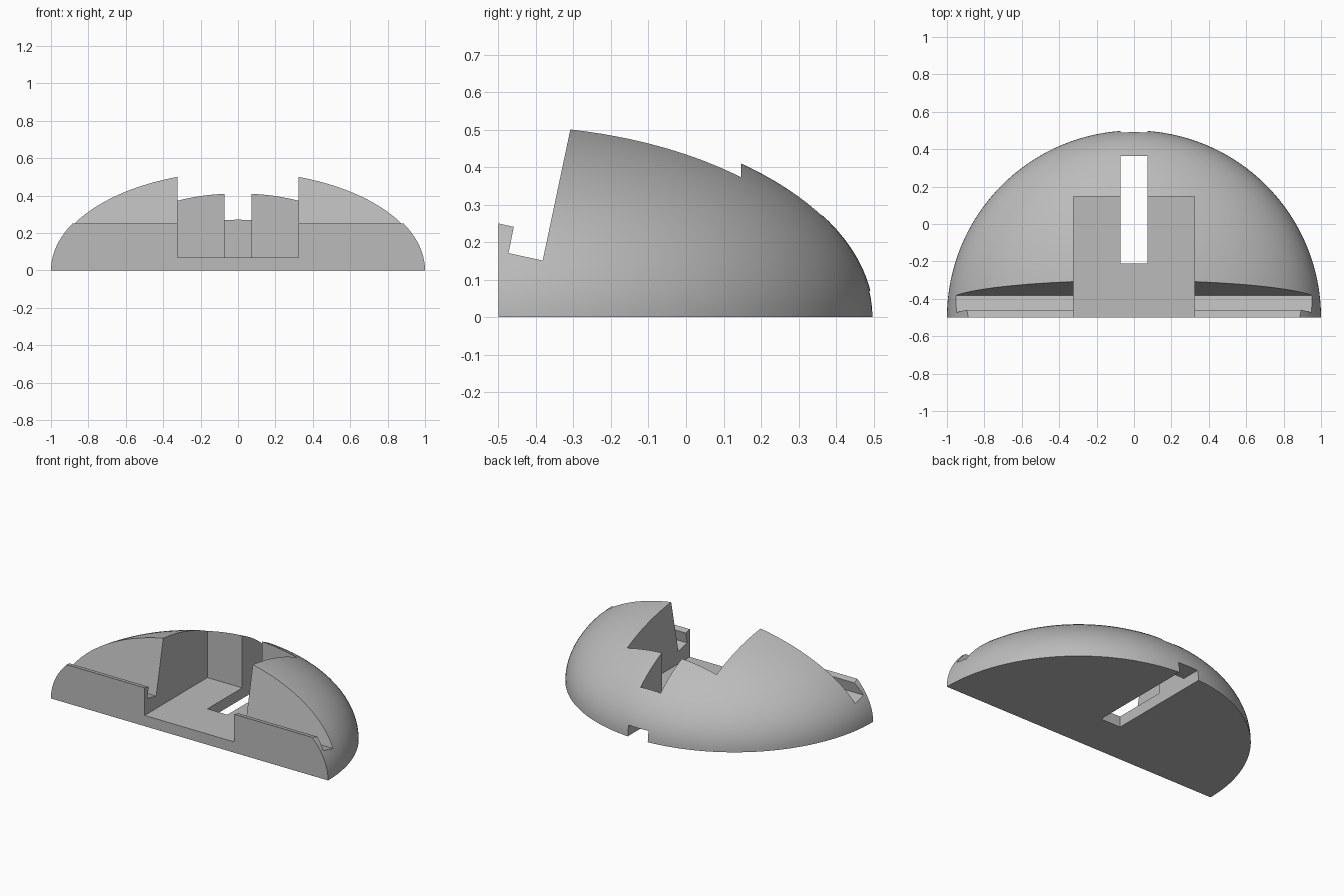
import bpy, bmesh
from math import radians

cube = bpy.data.objects.get("Cube")
if cube:
    bpy.data.objects.remove(cube, do_unlink=True)

FRONT = -0.5          # flat front plane
DOME_HEIGHT = 0.54

grey = bpy.data.materials.new("light_grey")
grey.use_nodes = True
colour = (0.5, 0.5, 0.5, 1)
grey.diffuse_color = colour
grey.node_tree.nodes["Principled BSDF"].inputs["Base Color"].default_value = colour


def add_object(name, bm):
    bmesh.ops.recalc_face_normals(bm, faces=bm.faces)
    mesh = bpy.data.meshes.new(name)
    bm.to_mesh(mesh)
    bm.free()
    mesh.materials.append(grey)
    obj = bpy.data.objects.new(name, mesh)
    bpy.context.collection.objects.link(obj)
    return obj


def prism(name, profile, half_width):
    """Extrude a (y, z) profile across x."""
    bm = bmesh.new()
    face = bm.faces.new([bm.verts.new((-half_width, y, z)) for y, z in profile])
    moved = bmesh.ops.extrude_face_region(bm, geom=[face])["geom"]
    verts = [v for v in moved if isinstance(v, bmesh.types.BMVert)]
    bmesh.ops.translate(bm, verts=verts, vec=(2 * half_width, 0, 0))
    return add_object(name, bm)


def box_profile(y0, y1, z0, z1):
    return [(y0, z0), (y1, z0), (y1, z1), (y0, z1)]


# Flattened dome, halved at the ground and at the front
bm = bmesh.new()
bmesh.ops.create_uvsphere(bm, u_segments=128, v_segments=64, radius=1)
for v in bm.verts:
    v.co = (v.co.x, v.co.y + FRONT, v.co.z * DOME_HEIGHT)
for point, normal in (((0, 0, 0), (0, 0, 1)), ((0, FRONT, 0), (0, 1, 0))):
    cut = bmesh.ops.bisect_plane(
        bm, geom=bm.verts[:] + bm.edges[:] + bm.faces[:], dist=1e-4,
        plane_co=point, plane_no=normal, clear_inner=True)
    rim = [e for e in bm.edges if e.is_boundary]
    bmesh.ops.edgeloop_fill(bm, edges=rim)
body = add_object("stand_body", bm)

# Cutters: tilted groove behind a front lip, centre recess, slot, cable channel
cutters = [
    prism("groove_cutter", [(-0.7, 0.292), (FRONT, 0.25), (-0.459, 0.241), (-0.473, 0.171),
                            (-0.382, 0.151), (-0.245, 0.8), (-0.7, 0.8)], 1.2),
    prism("recess_cutter", box_profile(-0.7, 0.146, 0.07, 0.8), 0.323),
    prism("slot_cutter", box_profile(-0.212, 0.364, -0.2, 0.9), 0.072),
    prism("channel_cutter", box_profile(-0.212, 0.8, -0.2, 0.07), 0.072),
]
for cutter in cutters:
    cutter.hide_render = True
    mod = body.modifiers.new(cutter.name, "BOOLEAN")
    mod.operation = "DIFFERENCE"
    mod.solver = "EXACT"
    mod.object = cutter

# Bake the cuts, then remove the helpers
bpy.context.view_layer.update()
depsgraph = bpy.context.evaluated_depsgraph_get()
body.data = bpy.data.meshes.new_from_object(body.evaluated_get(depsgraph))
body.modifiers.clear()
for cutter in cutters:
    bpy.data.objects.remove(cutter, do_unlink=True)

# Smooth dome with crisp cut edges
bpy.ops.object.select_all(action="DESELECT")
body.select_set(True)
bpy.context.view_layer.objects.active = body
bpy.ops.object.shade_smooth_by_angle(angle=radians(25))
